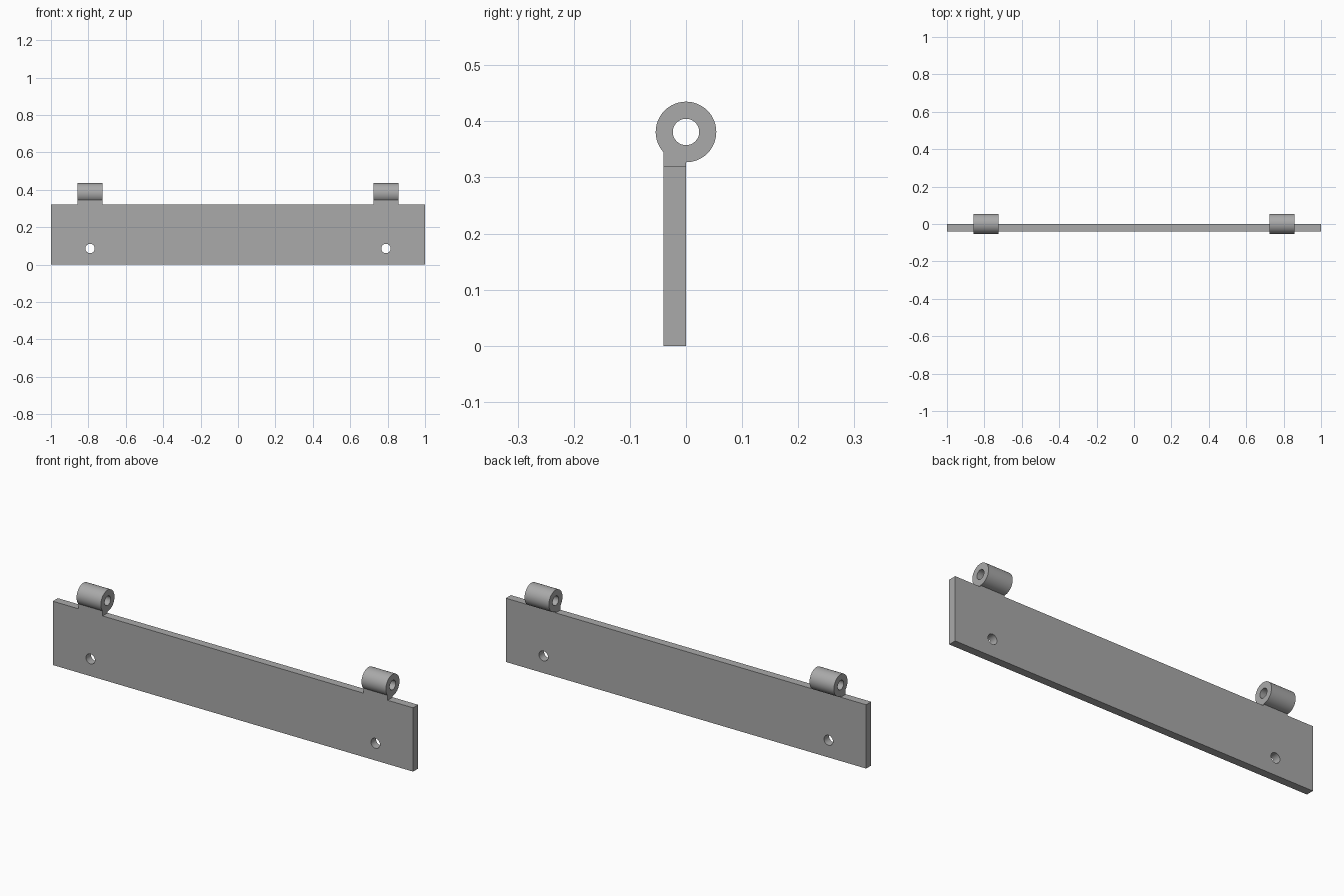
import bpy, bmesh, math

cube = bpy.data.objects.get("Cube")
if cube:
    bpy.data.objects.remove(cube, do_unlink=True)

PLATE_H, PLATE_T = 0.32, 0.04
PIN_Z, PIN_R, BORE_R = 0.381, 0.054, 0.0235
KNUCKLE_X, KNUCKLE_W = 0.791, 0.135
HOLE_Z, HOLE_R = 0.086, 0.025

# Single grey metal
metal = bpy.data.materials.new("grey metal")
metal.use_nodes = True
grey = (0.4, 0.4, 0.4, 1)
metal.diffuse_color = grey
metal.node_tree.nodes["Principled BSDF"].inputs["Base Color"].default_value = grey


def extrude_profile(name, points, x0, x1):
    """Solid from a (y, z) outline swept along x."""
    bm = bmesh.new()
    face = bm.faces.new([bm.verts.new((x0, y, z)) for y, z in points])
    out = bmesh.ops.extrude_face_region(bm, geom=[face])
    verts = [v for v in out["geom"] if isinstance(v, bmesh.types.BMVert)]
    bmesh.ops.translate(bm, verts=verts, vec=(x1 - x0, 0, 0))
    bmesh.ops.recalc_face_normals(bm, faces=bm.faces[:])
    mesh = bpy.data.meshes.new(name)
    bm.to_mesh(mesh)
    bm.free()
    mesh.materials.append(metal)
    obj = bpy.data.objects.new(name, mesh)
    bpy.context.collection.objects.link(obj)
    return obj


def drill(obj, radius, location, rotation):
    """Cut a round through-hole."""
    bpy.ops.mesh.primitive_cylinder_add(vertices=48, radius=radius, depth=0.4,
                                        location=location, rotation=rotation)
    cutter = bpy.context.object
    cutter.name = "hole_cutter"
    cutter.hide_render = True
    cutter.data.materials.append(metal)
    mod = obj.modifiers.new("hole", "BOOLEAN")
    mod.operation, mod.solver, mod.object = "DIFFERENCE", "EXACT", cutter
    bpy.context.view_layer.objects.active = obj
    bpy.ops.object.modifier_apply(modifier=mod.name)
    bpy.data.objects.remove(cutter, do_unlink=True)


def smooth(obj):
    bpy.ops.object.select_all(action="DESELECT")
    obj.select_set(True)
    bpy.context.view_layer.objects.active = obj
    bpy.ops.object.shade_smooth_by_angle(angle=math.radians(30))


# Flat leaf with two screw holes
plate = extrude_profile("hinge_plate", [(-PLATE_T, 0), (0, 0), (0, PLATE_H), (-PLATE_T, PLATE_H)], -1, 1)
for side in (-1, 1):
    drill(plate, HOLE_R, (side * KNUCKLE_X, 0, HOLE_Z), (math.pi / 2, 0, 0))
smooth(plate)

# Knuckles: round barrel blending into a neck that continues the plate
start = -math.pi / 2
end = math.pi + math.acos(PLATE_T / PIN_R)
steps = 48
outline = [(PIN_R * math.cos(a), PIN_Z + PIN_R * math.sin(a))
           for a in (start + (end - start) * i / steps for i in range(steps + 1))]
outline += [(-PLATE_T, PLATE_H), (0, PLATE_H)]
for label, side in (("right", -1), ("left", 1)):
    mid = side * KNUCKLE_X
    knuckle = extrude_profile(label + "_knuckle", outline, mid - KNUCKLE_W / 2, mid + KNUCKLE_W / 2)
    drill(knuckle, BORE_R, (mid, 0, PIN_Z), (0, math.pi / 2, 0))
    smooth(knuckle)
